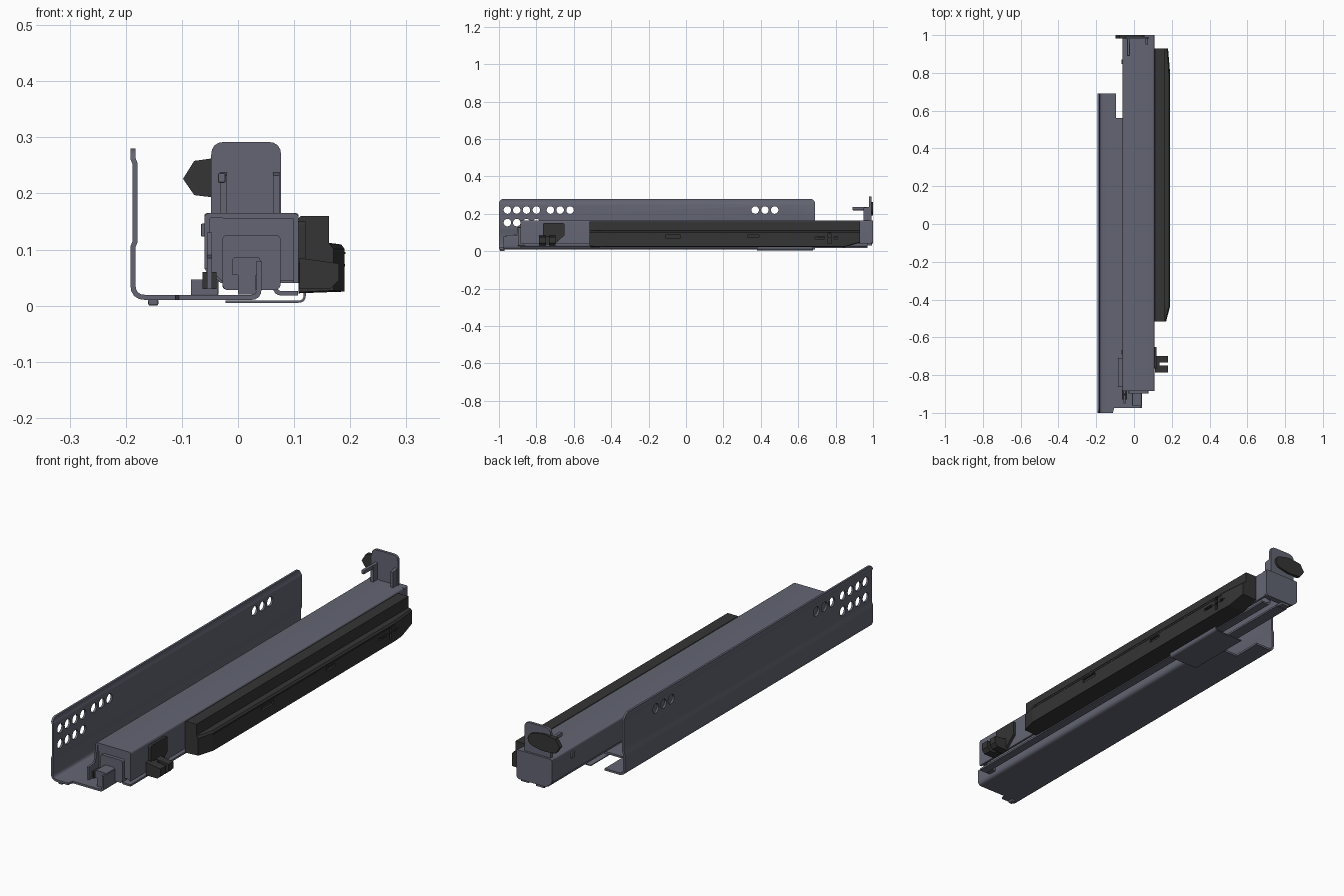
import bpy, bmesh, math
from mathutils import Vector

if "Cube" in bpy.data.objects:
    bpy.data.objects.remove(bpy.data.objects["Cube"])

def material(name, rgb):
    m = bpy.data.materials.new(name)
    m.diffuse_color = (*rgb, 1)
    m.use_nodes = True
    m.node_tree.nodes["Principled BSDF"].inputs["Base Color"].default_value = m.diffuse_color
    return m

STEEL = material("blue_grey_steel", (0.125, 0.13, 0.17))
BLACK = material("dark_plastic", (0.035, 0.035, 0.035))

def fillet(pts, closed=False, n=4):
    """Points are (u, v) or (u, v, radius); corners with a radius are rounded."""
    out = []
    for i, p in enumerate(pts):
        c = Vector(p[:2])
        if len(p) < 3 or (not closed and i in (0, len(pts) - 1)):
            out.append(c)
            continue
        a, b = Vector(pts[i - 1][:2]), Vector(pts[(i + 1) % len(pts)][:2])
        s, e = c + (a - c).normalized() * p[2], c + (b - c).normalized() * p[2]
        for k in range(n + 1):
            t = k / n
            out.append(s * (1 - t) ** 2 + c * 2 * t * (1 - t) + e * t * t)
    return out

def strip(path, t):
    """Closed outline of a bent sheet, thickness t to the left of the path."""
    pts = fillet(path)
    nor = [Vector((-(b - a).y, (b - a).x)).normalized() for a, b in zip(pts, pts[1:])]
    inner = []
    for i, p in enumerate(pts):
        n1, n2 = nor[max(i - 1, 0)], nor[min(i, len(nor) - 1)]
        inner.append(p + (n1 + n2) / (1 + n1.dot(n2)) * t)
    return pts + inner[::-1]

PLACE = {"x": lambda u, v, d: (d, u, v), "y": lambda u, v, d: (u, d, v),
         "z": lambda u, v, d: (u, v, d)}

def add_loft(bm, sections, axis):
    rings = [[bm.verts.new(PLACE[axis](p[0], p[1], d)) for p in pts] for d, pts in sections]
    for r, s in zip(rings, rings[1:]):
        for i in range(len(r)):
            j = (i + 1) % len(r)
            bm.faces.new((r[i], r[j], s[j], s[i]))
    bm.faces.new(rings[0])
    bm.faces.new(rings[-1])

def add_box(bm, x, y, z):
    add_loft(bm, [(d, [(x[0], y[0]), (x[1], y[0]), (x[1], y[1]), (x[0], y[1])]) for d in z], "z")

def finish(name, bm, mat):
    bmesh.ops.recalc_face_normals(bm, faces=bm.faces)
    me = bpy.data.meshes.new(name)
    bm.to_mesh(me)
    bm.free()
    ob = bpy.data.objects.new(name, me)
    bpy.context.collection.objects.link(ob)
    me.materials.append(mat)
    return ob

def loft(name, sections, axis, mat=STEEL):
    bm = bmesh.new()
    add_loft(bm, sections, axis)
    return finish(name, bm, mat)

def prism(name, pts, axis, a, b, mat=STEEL):
    return loft(name, [(a, pts), (b, pts)], axis, mat)

def box(name, x, y, z, mat=STEEL, bevel=0):
    bm = bmesh.new()
    add_box(bm, x, y, z)
    ob = finish(name, bm, mat)
    if bevel:
        m = ob.modifiers.new("bevel", "BEVEL")
        m.width, m.segments = bevel, 2
    return ob

def cut(ob, bm):
    cutter = finish(ob.name + "_cutter", bm, ob.data.materials[0])
    m = ob.modifiers.new("cut", "BOOLEAN")
    m.object, m.operation = cutter, "DIFFERENCE"
    cutter.hide_render = True
    bpy.context.view_layer.objects.active = ob
    bpy.ops.object.modifier_apply(modifier=m.name)
    bpy.data.objects.remove(cutter)

def smooth(ob):
    bpy.ops.object.select_all(action="DESELECT")
    ob.select_set(True)
    bpy.context.view_layer.objects.active = ob
    bpy.ops.object.shade_smooth_by_angle(angle=math.radians(30))

# Cabinet bracket: bent sheet with tall wall, floor and inner curl
bracket = prism("cabinet_bracket", strip([
    (-0.192, 0.28), (-0.192, 0.262), (-0.188, 0.252), (-0.188, 0.115), (-0.192, 0.105),
    (-0.192, 0.01, 0.028), (0.042, 0.01, 0.02), (0.042, 0.08)], 0.009), "y", -1, 0.69)
c = bmesh.new()
holes = [(y, 0.22) for y in (-0.955, -0.905, -0.853, -0.8, -0.725, -0.673, -0.62, 0.37, 0.422, 0.474)]
holes += [(y, 0.153) for y in (-0.955, -0.905, -0.853, -0.8)]
for y, z in holes:
    ring = [(y + 0.02 * math.cos(k * math.pi / 12), z + 0.02 * math.sin(k * math.pi / 12)) for k in range(24)]
    add_loft(c, [(-0.21, ring), (-0.165, ring)], "x")
for ye, s in ((-1, 1), (0.69, -1)):
    arc = [(ye + s * 0.025 * (1 - math.cos(a)), 0.255 + 0.025 * math.sin(a))
           for a in (k * math.pi / 12 for k in range(7))]
    corner = [(ye - s * 0.01, 0.255)] + arc + [(ye + s * 0.025, 0.3), (ye - s * 0.01, 0.3)]
    add_loft(c, [(-0.21, corner), (-0.165, corner)], "x")
add_box(c, (-0.095, 0.06), (0.56, 0.75), (-0.02, 0.1))
notch = [(-0.125, -1.05), (0.06, -1.05), (0.06, -0.975), (-0.105, -0.975)]
add_loft(c, [(-0.02, notch), (0.1, notch)], "z")
cut(bracket, c)
smooth(bracket)
box("bracket_foot", (-0.16, -0.142), (-0.995, -0.97), (0, 0.012), bevel=0.003)

# Drawer channel: inverted U with both ends closed
smooth(prism("drawer_channel", strip([
    (0.108, 0.04), (0.108, 0.165, 0.01), (-0.06, 0.165, 0.01), (-0.06, 0.065)], 0.009),
    "y", -0.885, 0.99))
front = fillet([(-0.055, 0.068), (-0.03, 0.045), (0.1, 0.045), (0.1, 0.16), (-0.055, 0.16)], True)
prism("channel_front_cap", front, "y", -0.882, -0.86)
inner = fillet([(-0.028, 0.028, 0.012), (0.076, 0.028, 0.012), (0.076, 0.126, 0.01), (-0.028, 0.126, 0.01)], True)
smooth(prism("inner_rail_front", inner, "y", -0.897, -0.86))

# Middle rail running inside, with outward hook at the bottom
smooth(prism("middle_rail", strip([
    (0.107, 0.026), (0.07, 0.026, 0.008), (0.07, 0.124, 0.01), (-0.028, 0.124, 0.01),
    (-0.028, 0.028, 0.01), (0.027, 0.028)], 0.008), "y", -0.885, 0.97))
smooth(prism("lower_clip_plate", strip([
    (-0.022, 0.005), (0.121, 0.005, 0.014), (0.121, 0.026)], 0.004), "y", 0.38, 0.68))

# Front catches
smooth(prism("front_tongue", fillet([(-0.01, 0.055), (0.04, 0.055), (0.04, 0.087, 0.008),
                                     (-0.01, 0.087, 0.008)], True), "y", -0.96, -0.89))
prism("front_side_tab", [(-0.95, 0.03), (-0.89, 0.03), (-0.87, 0.13), (-0.9, 0.13),
                         (-0.905, 0.09), (-0.95, 0.085)], "x", -0.055, -0.046)
box("tongue_support", (0.0, 0.032), (-0.96, -0.9), (0.02, 0.056))
box("left_stop_block", (-0.084, -0.035), (-0.86, -0.71), (0.018, 0.047), bevel=0.002)
box("left_stop_pad", (-0.063, -0.038), (-0.93, -0.88), (0.03, 0.06), BLACK)
for y in (-0.68, 0.86):
    box("channel_side_stud", (-0.066, -0.058), (y - 0.012, y + 0.012), (0.123, 0.146), bevel=0.002)

# Rear plate: cap with narrow tall tab
prism("rear_cap", fillet([(-0.06, 0.062, 0.01), (-0.03, 0.04), (0.108, 0.04, 0.015),
                          (0.108, 0.165, 0.006), (-0.06, 0.165, 0.006)], True), "y", 0.975, 1.0)
smooth(prism("rear_tab", fillet([(-0.048, 0.16), (0.077, 0.16), (0.077, 0.292, 0.025),
                                 (-0.048, 0.292, 0.025)], True), "y", 0.979, 0.991))
for x in (-0.032, 0.062):
    prism("rear_tab_gusset", [(0.95, 0.16), (0.982, 0.16), (0.982, 0.238), (0.95, 0.232)],
          "x", x, x + 0.012)
box("rear_tab_pin", (-0.036, -0.022), (0.89, 0.982), (0.219, 0.236), bevel=0.003)
box("rear_lower_tab", (-0.02, 0.02), (0.965, 0.995), (0.03, 0.042))

# Rear adjusting knob, flat and pointed at one side
smooth(prism("rear_knob", fillet([(-0.098, 0.226), (-0.078, 0.258), (-0.02, 0.266, 0.02),
                                  (0.055, 0.25, 0.025), (0.055, 0.205, 0.025),
                                  (-0.02, 0.19, 0.02), (-0.078, 0.197)], True),
             "y", 0.982, 1.0, BLACK))

# Damper casing on the right: stepped section with tapered ends
def casing(xmax, zmin):
    step = min(0.162, xmax)
    return [(0.108, 0.156), (0.112, 0.16), (step, 0.16), (step, 0.112), (xmax - 0.006, 0.109),
            (xmax, 0.101), (xmax, zmin + 0.003), (0.108, zmin)]

case = loft("damper_casing", [(-0.515, casing(0.17, 0.024)), (-0.44, casing(0.19, 0.022)),
                              (0.8, casing(0.19, 0.022)), (0.85, casing(0.187, 0.023)),
                              (0.93, casing(0.18, 0.045))], "y", BLACK)
c = bmesh.new()
for y, z in (((-0.11, -0.03), (0.07, 0.087)), ((0.33, 0.39), (0.072, 0.086)),
             ((0.69, 0.74), (0.066, 0.078)), ((0.76, 0.775), (0.04, 0.1)),
             ((0.79, 0.81), (0.066, 0.078))):
    add_box(c, (0.181, 0.2), y, z)
cut(case, c)
box("casing_seam_rib", (0.18, 0.1915), (-0.44, 0.8), (0.092, 0.096), BLACK)
box("casing_latch", (0.18, 0.191), (0.7, 0.82), (0.07, 0.074), BLACK)

# Front release lever: plate with two prongs and a bridging grip
prism("lever_plate", fillet([(-0.765, 0.075), (-0.74, 0.04), (-0.7, 0.04), (-0.65, 0.085),
                             (-0.65, 0.15, 0.008), (-0.765, 0.15, 0.008)], True),
      "x", 0.107, 0.12, BLACK)
for a, b in ((-0.785, -0.748), (-0.732, -0.698)):
    prism("lever_prong", [(0.11, 0.03), (0.165, 0.03), (0.18, 0.045), (0.18, 0.075), (0.11, 0.085)],
          "y", a, b, BLACK)
box("lever_bridge", (0.11, 0.135), (-0.76, -0.7), (0.035, 0.08), BLACK)
